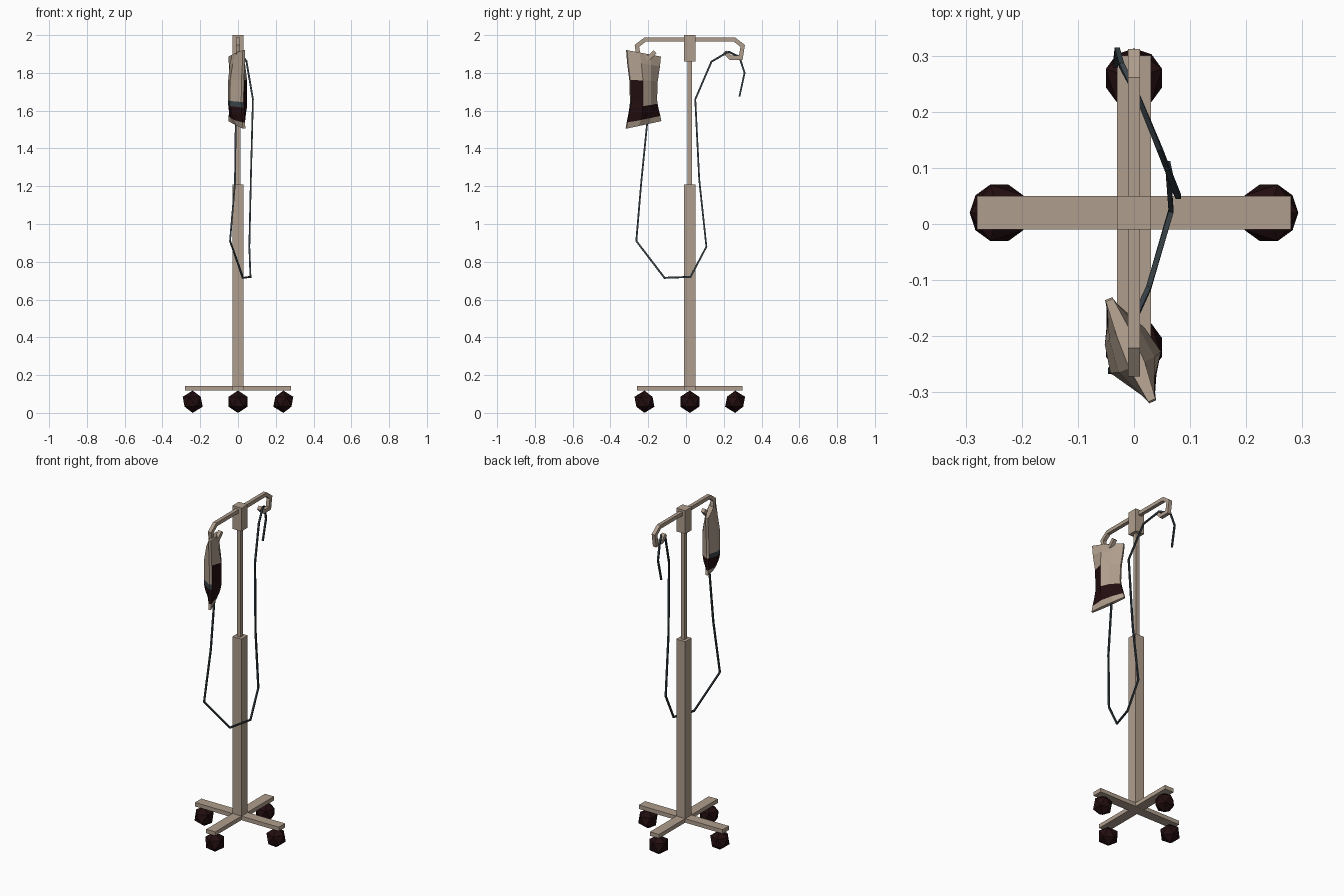
import bpy, bmesh, math
from mathutils import Vector, Matrix

if "Cube" in bpy.data.objects:
    bpy.data.objects.remove(bpy.data.objects["Cube"])


def material(name, rgb):
    m = bpy.data.materials.new(name)
    m.diffuse_color = (*rgb, 1)
    m.use_nodes = True
    m.node_tree.nodes["Principled BSDF"].inputs["Base Color"].default_value = m.diffuse_color
    return m


TAN = material("warm_tan", (0.43, 0.34, 0.265))
DARK = material("dark_red_black", (0.016, 0.004, 0.005))
SLATE = material("slate_grey", (0.04, 0.055, 0.065))


def add(name, bm, *mats):
    bmesh.ops.recalc_face_normals(bm, faces=bm.faces)
    me = bpy.data.meshes.new(name)
    bm.to_mesh(me)
    bm.free()
    for m in mats:
        me.materials.append(m)
    ob = bpy.data.objects.new(name, me)
    bpy.context.collection.objects.link(ob)
    return ob


def box(name, x, y, z):
    bm = bmesh.new()
    size = [b - a for a, b in (x, y, z)]
    mid = [(a + b) / 2 for a, b in (x, y, z)]
    bmesh.ops.create_cube(bm, size=1, matrix=Matrix.Translation(mid) @ Matrix.Diagonal((*size, 1)))
    return add(name, bm, TAN)


def loft(bm, rings):
    """Join rings of points into a closed, capped skin; return faces per ring gap."""
    vs = [[bm.verts.new(p) for p in r] for r in rings]
    n = len(vs[0])
    rows = [[bm.faces.new((a[i], a[(i + 1) % n], b[(i + 1) % n], b[i])) for i in range(n)]
            for a, b in zip(vs, vs[1:])]
    bm.faces.new(vs[0])
    bm.faces.new(vs[-1])
    return rows


def sweep(name, pts, r, mat):
    """Square section of half width r along a path, mitred at the corners."""
    pts = [Vector(p) for p in pts]
    rings = []
    for i, p in enumerate(pts):
        d_in = (p - pts[max(i - 1, 0)]).normalized()
        d_out = (pts[min(i + 1, len(pts) - 1)] - p).normalized()
        t = (d_in + d_out).normalized()
        n = t.cross(Vector((1, 0, 0))).normalized()
        s = n.cross(t)
        k = r / max(t.dot(d_out if d_out.length else d_in), 0.6)
        rings.append([p + n * k + s * r, p - n * k + s * r, p - n * k - s * r, p + n * k - s * r])
    bm = bmesh.new()
    loft(bm, rings)
    return add(name, bm, mat)


# Stand: cross base, column, telescoping pole and head block, centred on y = CY
CY = 0.02
box("base_bar_across", (-0.28, 0.28), (CY - 0.03, CY + 0.03), (0.118, 0.142))
box("base_bar_lengthwise", (-0.03, 0.03), (CY - 0.28, CY + 0.28), (0.1185, 0.1425))
box("column", (-0.03, 0.03), (CY - 0.03, CY + 0.03), (0.12, 1.21))
box("upper_pole", (-0.012, 0.012), (CY - 0.012, CY + 0.012), (1.2, 1.88))
box("head_block", (-0.03, 0.03), (CY - 0.03, CY + 0.03), (1.86, 2.0))

# Casters: low-poly balls under the ends of the base
R = 0.059
for k in range(4):
    a = k * math.pi / 2
    bm = bmesh.new()
    bmesh.ops.create_icosphere(bm, subdivisions=1, radius=R)
    place = Matrix.Translation((0.24 * math.cos(a), CY + 0.24 * math.sin(a), R))
    bmesh.ops.transform(bm, matrix=place @ Matrix.Rotation(a, 4, 'Z'), verts=bm.verts)
    add(f"caster_{k + 1}", bm, DARK)

# Hanger bar with a hook at each end (mirrored half profile)
half = [(0.237, 1.976), (0.28, 1.943), (0.27, 1.88), (0.215, 1.88), (0.185, 1.912)]
path = [(0, CY - y, z) for y, z in reversed(half)] + [(0, CY + y, z) for y, z in half]
sweep("hanger_bar", path, 0.011, TAN)

# Drip bag: pinched pillow, turned so its broad side faces back right
d, n = Vector((-0.39, 0.92, 0)), Vector((0.92, 0.39, 0))
centre = Vector((-0.006, -0.225, 0))
# height fraction, half width, bulge
levels = [(0, 0.100, 0.004), (0.08, 0.094, 0.020), (0.18, 0.085, 0.035), (0.27, 0.078, 0.042),
          (0.34, 0.075, 0.042), (0.62, 0.079, 0.042), (0.85, 0.092, 0.028), (1, 0.097, 0.008)]
# width fraction, bulge fraction, side
section = [(-1, 0, 1), (-0.3, 1, 1), (0.35, 0.75, 1), (1, 0, 1),
           (1, 0, -1), (0.35, 0.75, -1), (-0.3, 1, -1), (-1, 0, -1)]
rings = []
for v, w, t in levels:
    ring = []
    for u, h, side in section:
        z = (1.525 + 0.02 * u) * (1 - v) + (1.903 - 0.017 * u) * v
        ring.append(centre + d * (u * w) + n * (side * (0.007 + t * h)) + Vector((0, 0, z)))
    rings.append(ring)
bm = bmesh.new()
rows = loft(bm, rings)
for i, row in enumerate(rows):
    for j, f in enumerate(row):
        if i in (1, 2) or (j == 0 and i in (3, 4)):   # fluid and its tall strip
            f.material_index = 1
        elif i == 3 and j >= 4:                       # fluid surface line
            f.material_index = 2
add("drip_bag", bm, TAN, DARK, SLATE)

# Tube: from the bag, down in a loop, up and over the far hook
sweep("drip_tube", [
    (-0.012, -0.205, 1.54), (-0.016, -0.237, 1.22), (-0.042, -0.263, 0.91), (0.026, -0.114, 0.715),
    (0.066, 0.024, 0.72), (0.06, 0.108, 0.88), (0.068, 0.07, 1.235), (0.079, 0.049, 1.66),
    (0.045, 0.135, 1.86), (0.008, 0.225, 1.912), (-0.022, 0.283, 1.885), (-0.03, 0.31, 1.80),
    (-0.033, 0.283, 1.675)], 0.0045, SLATE)
